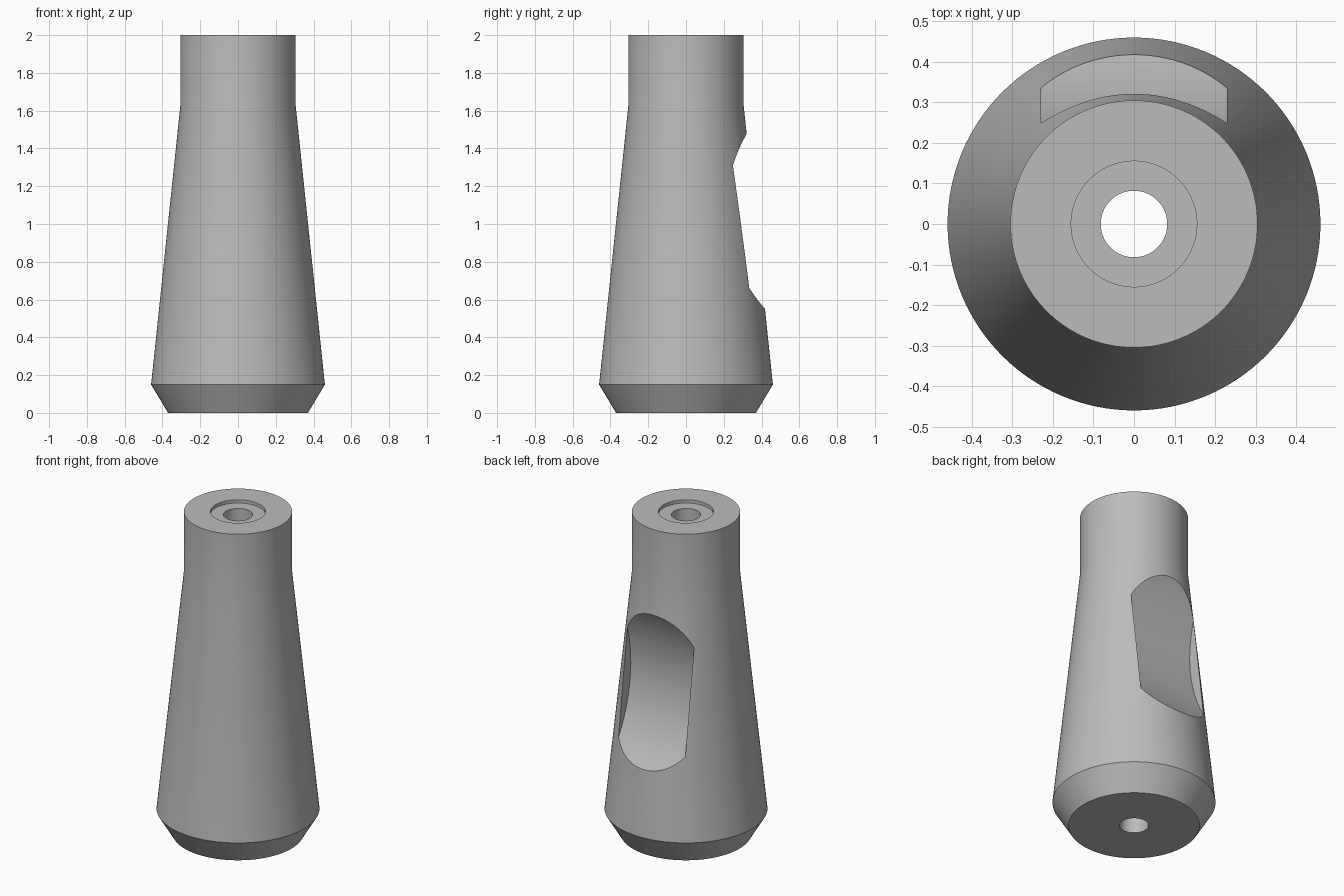
import bpy, bmesh, math
from mathutils import Matrix

cube = bpy.data.objects.get("Cube")
if cube:
    bpy.data.objects.remove(cube, do_unlink=True)

grey = bpy.data.materials.new("plain_grey")
grey.use_nodes = True
colour = (0.5, 0.5, 0.5, 1)
grey.diffuse_color = colour
grey.node_tree.nodes["Principled BSDF"].inputs["Base Color"].default_value = colour


def add_object(name, bm):
    bmesh.ops.recalc_face_normals(bm, faces=bm.faces)
    mesh = bpy.data.meshes.new(name)
    bm.to_mesh(mesh)
    bm.free()
    mesh.materials.append(grey)
    obj = bpy.data.objects.new(name, mesh)
    bpy.context.collection.objects.link(obj)
    return obj


# Tapered handle: closed profile (radius, height) turned about z, with bore and counterbore
profile = [(0.082, 0), (0.37, 0), (0.46, 0.15), (0.305, 1.63),
           (0.305, 2), (0.155, 2), (0.155, 1.98), (0.082, 1.98)]
bm = bmesh.new()
verts = [bm.verts.new((r, 0, z)) for r, z in profile]
edges = [bm.edges.new((verts[i - 1], verts[i])) for i in range(len(verts))]
bmesh.ops.spin(bm, geom=verts + edges, cent=(0, 0, 0), axis=(0, 0, 1),
               angle=math.tau, steps=128, use_merge=True)
bmesh.ops.remove_doubles(bm, verts=bm.verts, dist=1e-5)
handle = add_object("tapered_handle", bm)

# Cutter: wide cylinder lying along x, scooping out the back
bm = bmesh.new()
bmesh.ops.create_cone(bm, cap_ends=True, segments=160, radius1=0.792, radius2=0.792,
                      depth=0.46, matrix=Matrix.Translation((0, 1.007, 1.081))
                      @ Matrix.Rotation(math.pi / 2, 4, "Y"))
cutter = add_object("scoop_cutter", bm)
cutter.hide_render = True

# Cut the scoop and shade
bpy.ops.object.select_all(action="DESELECT")
handle.select_set(True)
bpy.context.view_layer.objects.active = handle
scoop = handle.modifiers.new("scoop", "BOOLEAN")
scoop.operation = "DIFFERENCE"
scoop.solver = "EXACT"
scoop.object = cutter
bpy.ops.object.modifier_apply(modifier=scoop.name)
bpy.data.objects.remove(cutter, do_unlink=True)
bpy.ops.object.shade_smooth_by_angle(angle=math.radians(25))
